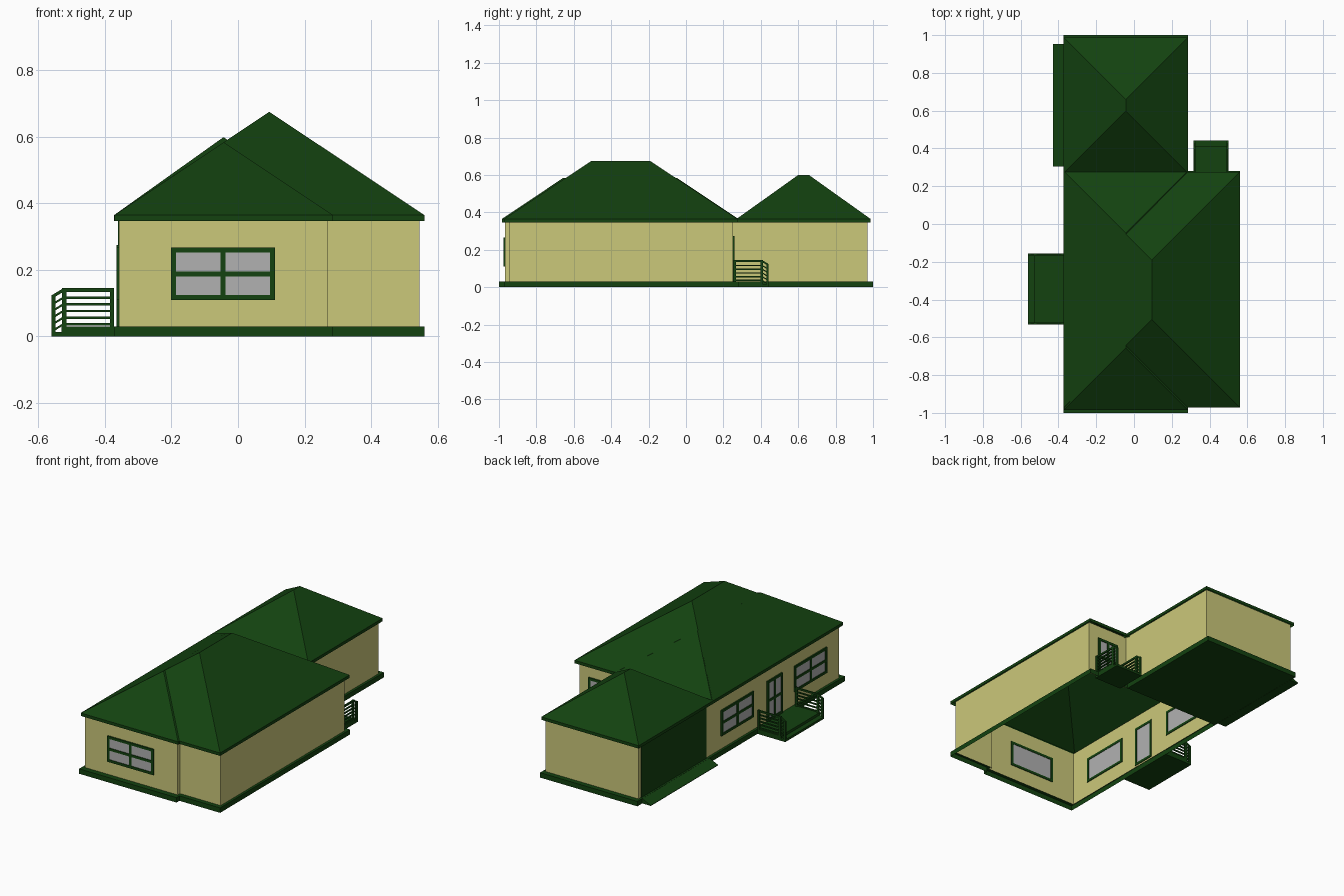
import bpy, bmesh, math
from mathutils import Matrix, Vector

if "Cube" in bpy.data.objects:
    bpy.data.objects.remove(bpy.data.objects["Cube"])


def material(name, rgb):
    m = bpy.data.materials.new(name)
    m.diffuse_color = (*rgb, 1)
    m.use_nodes = True
    m.node_tree.nodes["Principled BSDF"].inputs["Base Color"].default_value = m.diffuse_color
    return m


GREEN = material("green_paint", (0.0065, 0.054, 0.005))
CREAM = material("cream_wall", (0.60, 0.58, 0.195))
GLASS = material("grey_glass", (0.44, 0.44, 0.44))


def finish(bm, name, mat, matrix=None):
    bmesh.ops.recalc_face_normals(bm, faces=bm.faces)
    if matrix:
        bm.transform(matrix)
    me = bpy.data.meshes.new(name)
    bm.to_mesh(me)
    bm.free()
    me.materials.append(mat)
    ob = bpy.data.objects.new(name, me)
    bpy.context.collection.objects.link(ob)
    return ob


def add_box(bm, lo, hi):
    size = Vector(hi) - Vector(lo)
    mid = (Vector(hi) + Vector(lo)) / 2
    bmesh.ops.create_cube(bm, size=1, matrix=Matrix.Translation(mid) @ Matrix.Diagonal((*size, 1)))


def boxes(name, mat, parts, matrix=None):
    bm = bmesh.new()
    for lo, hi in parts:
        add_box(bm, lo, hi)
    return finish(bm, name, mat, matrix)


def add_prism(bm, profile, y0, y1):
    """Extrude an (x, z) profile along y."""
    f = bm.faces.new([bm.verts.new((x, y0, z)) for x, z in profile])
    r = bmesh.ops.extrude_face_region(bm, geom=[f])
    bmesh.ops.translate(bm, vec=(0, y1 - y0, 0),
                        verts=[v for v in r["geom"] if isinstance(v, bmesh.types.BMVert)])
    bm.faces.new(list(reversed(f.verts))) if not f.is_valid else None


def bands(name, mat, rings):
    """Strips of faces between successive closed outlines."""
    bm = bmesh.new()
    loops = [[bm.verts.new((x, y, z)) for x, y in pts] for pts, z in rings]
    n = len(loops[0])
    for a, b in zip(loops, loops[1:]):
        for i in range(n):
            j = (i + 1) % n
            bm.faces.new((a[i], a[j], b[j], b[i]))
    return finish(bm, name, mat)


def hip_roof(name, x0, x1, y0, y1, rise):
    """Hip roof with ridge along y and a fascia strip, open below."""
    bm = bmesh.new()
    c = [(x0, y0), (x1, y0), (x1, y1), (x0, y1)]
    low = [bm.verts.new((*p, 0.347)) for p in c]
    eave = [bm.verts.new((*p, 0.365)) for p in c]
    half, xm = (x1 - x0) / 2, (x0 + x1) / 2
    r0 = bm.verts.new((xm, y0 + half, 0.365 + rise))
    r1 = bm.verts.new((xm, y1 - half, 0.365 + rise))
    for i in range(4):
        j = (i + 1) % 4
        bm.faces.new((low[i], low[j], eave[j], eave[i]))
    a, b, c, d = eave
    for f in ((a, b, r0), (b, c, r1, r0), (c, d, r1), (d, a, r0, r1)):
        bm.faces.new(f)
    return finish(bm, name, GREEN)


def facing(x, y, degrees):
    """Local x points outward from a wall, local y runs along it."""
    return Matrix.Translation((x, y, 0)) @ Matrix.Rotation(math.radians(degrees), 4, "Z")


def window(name, matrix, width, z0, z1, rows=2, t=0.015):
    w = width / 2
    a, b = -0.004, 0.008
    parts = [((a, -w, z0), (b, -w + t, z1)), ((a, w - t, z0), (b, w, z1)),
             ((a, -w, z0), (b, w, z0 + t)), ((a, -w, z1 - t), (b, w, z1)),
             ((0.002, -t / 2, z0), (b, t / 2, z1))]
    for i in range(1, rows):
        z = z0 + (z1 - z0) * i / rows
        parts.append(((0.002, -w, z - t / 2), (b, w, z + t / 2)))
    boxes(name + "_frame", GREEN, parts, matrix)
    boxes(name + "_glass", GLASS, [((-0.002, -w + t, z0 + t), (0.004, w - t, z1 - t))], matrix)


def entry(name, matrix, width):
    w = width / 2
    boxes(name + "_deck", GREEN, [((0, -w, 0), (0.16, w, 0.03)),
                                  ((0.16, -w, 0), (0.19, w, 0.014))], matrix)
    for side, v in (("a", -w), ("b", w - 0.012)):
        bm = bmesh.new()
        # posts
        add_box(bm, (0.002, v, 0.03), (0.014, v + 0.012, 0.145))
        add_box(bm, (0.145, v, 0.03), (0.159, v + 0.012, 0.145))
        add_box(bm, (0.178, v, 0.01), (0.19, v + 0.012, 0.125))
        # handrail and bars, level then dropping over the step
        for z, h in [(0.134, 0.011)] + [(0.033 + 0.02 * i, 0.007) for i in range(5)]:
            add_box(bm, (0.002, v + 0.002, z), (0.155, v + 0.010, z + h))
            add_prism(bm, [(0.155, z), (0.188, z - 0.02), (0.188, z - 0.02 + h), (0.155, z + h)],
                      v + 0.002, v + 0.010)
        finish(bm, f"{name}_railing_{side}", GREEN, matrix)


# walls and foundation share a stepped outline
WALL = [(-.357, -.967), (.27, -.967), (.27, -.945), (.545, -.945),
        (.545, .25), (.27, .25), (.27, .97), (-.357, .97)]
BASE = [(-.372, -1), (.285, -1), (.285, -.972), (.56, -.972),
        (.56, .28), (.285, .28), (.285, 1), (-.372, 1)]
bands("walls", CREAM, [(WALL, 0.02), (WALL, 0.355)])
bands("foundation", GREEN, [(BASE, 0), (BASE, 0.03), (WALL, 0.03)])
boxes("garage_floor", GREEN, [((-.371, .28, 0.001), (.284, .999, 0.029))])

# roofs
hip_roof("main_roof", -.372, .56, -.972, .275, 0.31)
hip_roof("front_roof", -.371, .285, -.985, .28, 0.219)
hip_roof("garage_roof", -.372, .285, .27, .987, 0.234)

# garage door and sloping apron
boxes("garage_door", GREEN, [((-.361, .32, .03), (-.355, .945, .347))])
bm = bmesh.new()
add_prism(bm, [(-.37, 0), (-.43, 0), (-.43, .003), (-.37, .03)], .305, .953)
finish(bm, "garage_apron", GREEN)

# windows and doors
window("front_window", facing(-.045, -.967, -90), 0.312, .11, .267)
window("left_window_rear", facing(-.357, .02, 180), 0.312, .11, .267)
window("left_window_front", facing(-.357, -.685, 180), 0.312, .11, .267)
window("left_door", facing(-.357, -.34, 180), 0.146, .03, .275)
window("rear_door", facing(.4075, .25, 90), 0.146, .03, .275)

# entry decks with railings
entry("left_entry", facing(-.37, -.345, 180), 0.375)
entry("rear_entry", facing(.4075, .252, 90), 0.185)
